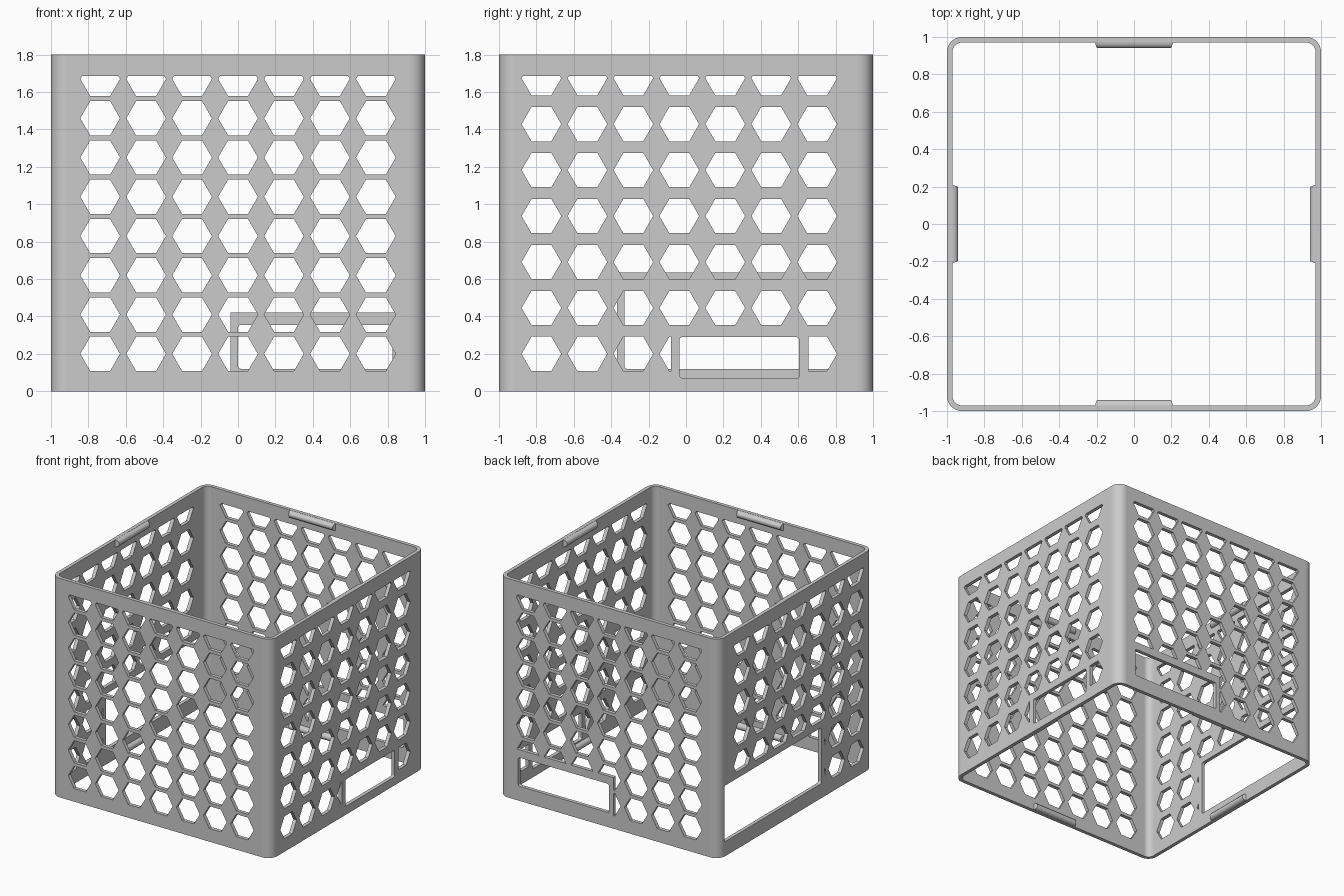
import bpy, bmesh
from math import cos, sin, pi, radians

if "Cube" in bpy.data.objects:
    bpy.data.objects.remove(bpy.data.objects["Cube"])

HEIGHT, WALL, RADIUS = 1.8, 0.03, 0.08
HEX_R, HEX_STEP = 0.106, 0.2457

grey = bpy.data.materials.new("matte grey")
grey.use_nodes = True
grey.diffuse_color = (0.6, 0.6, 0.6, 1)
grey.node_tree.nodes["Principled BSDF"].inputs["Base Color"].default_value = (0.6, 0.6, 0.6, 1)

# Wall coordinates: u along the wall, d outward from the centre, z up
SIDES = {
    "front": lambda u, d, z: (u, -d, z),
    "back": lambda u, d, z: (u, d, z),
    "right": lambda u, d, z: (-d, u, z),
    "left": lambda u, d, z: (d, u, z),
}


def rounded_rect(x0, x1, y0, y1, r, steps):
    pts = []
    for cx, cy, start in ((x1 - r, y1 - r, 0), (x0 + r, y1 - r, 90),
                          (x0 + r, y0 + r, 180), (x1 - r, y0 + r, 270)):
        for i in range(steps + 1):
            a = radians(start + 90 * i / steps)
            pts.append((cx + r * cos(a), cy + r * sin(a)))
    return pts


def bridge(bm, a, b):
    n = len(a)
    for i in range(n):
        bm.faces.new((a[i], a[(i + 1) % n], b[(i + 1) % n], b[i]))


def prism(bm, pts, place, d0=0.9, d1=1.1):
    near = [bm.verts.new(place(u, d0, z)) for u, z in pts]
    far = [bm.verts.new(place(u, d1, z)) for u, z in pts]
    bm.faces.new(near)
    bm.faces.new(far)
    bridge(bm, near, far)


def finish(bm, name):
    bmesh.ops.recalc_face_normals(bm, faces=bm.faces)
    mesh = bpy.data.meshes.new(name)
    bm.to_mesh(mesh)
    bm.free()
    mesh.materials.append(grey)
    obj = bpy.data.objects.new(name, mesh)
    bpy.context.collection.objects.link(obj)
    return obj


def subtract(target, cutter):
    mod = target.modifiers.new("cut", 'BOOLEAN')
    mod.operation, mod.solver, mod.object = 'DIFFERENCE', 'EXACT', cutter
    bpy.context.view_layer.objects.active = target
    bpy.ops.object.modifier_apply(modifier=mod.name)
    bpy.data.objects.remove(cutter)


# Open-ended shell with rounded corners
bm = bmesh.new()
outer = rounded_rect(-1, 1, -1, 1, RADIUS, 8)
t = 1 - WALL
inner = rounded_rect(-t, t, -t, t, RADIUS - WALL, 8)
rings = [[bm.verts.new((x, y, z)) for x, y in loop]
         for loop, z in ((outer, 0), (outer, HEIGHT), (inner, HEIGHT), (inner, 0))]
for i in range(4):
    bridge(bm, rings[i], rings[(i + 1) % 4])
shell = finish(bm, "basket_walls")

# Hexagon grid per wall: first column, first row to row count, row step
GRIDS = {"front": (-0.737, 8, 0.21), "back": (-0.737, 8, 0.21),
         "right": (-0.773, 7, HEX_STEP), "left": (-0.773, 7, HEX_STEP)}
# Rectangular openings and the solid frames round them: u0, u1, z0, z1
OPENINGS = {"back": ((0, 0.825, 0.12, 0.355), (-0.04, 0.87, 0.05, 0.42)),
            "left": ((-0.035, 0.605, 0.07, 0.29), (-0.08, 0.655, 0.03, 0.34)),
            "right": ((-0.33, 0.93, 0.12, 0.58), (-0.37, 0.97, 0.05, 0.635))}

for side, place in SIDES.items():
    first, rows, row_step = GRIDS[side]
    bm = bmesh.new()
    for col in range(7):
        for row in range(rows):
            u, z = first + col * HEX_STEP, 0.2 + row * row_step
            prism(bm, [(u + HEX_R * cos(k * pi / 3), z + HEX_R * sin(k * pi / 3))
                       for k in range(6)], place)
    holes = finish(bm, side + "_holes")

    # Solid rim band and opening frame stay uncut
    bm = bmesh.new()
    solid = [(-1.2, 1.2, 1.687, 2)]
    if side in OPENINGS:
        solid.append(OPENINGS[side][1])
    for u0, u1, z0, z1 in solid:
        prism(bm, [(u0, z0), (u1, z0), (u1, z1), (u0, z1)], place, 0.8, 1.2)
    subtract(holes, finish(bm, side + "_solid"))
    subtract(shell, holes)

    if side in OPENINGS:
        bm = bmesh.new()
        prism(bm, rounded_rect(*OPENINGS[side][0], 0.015, 3), place)
        subtract(shell, finish(bm, side + "_opening"))

# Smooth only the rounded corner faces
for poly in shell.data.polygons:
    n = poly.normal
    poly.use_smooth = abs(n.z) < 0.1 and max(abs(n.x), abs(n.y)) < 0.999 \
        and min(abs(poly.center.x), abs(poly.center.y)) > 0.9

# Snap ridges inside the top and bottom rims, with tapered ends
for side, place in SIDES.items():
    for level, mid in (("top", HEIGHT - 0.03), ("bottom", 0.03)):
        bm = bmesh.new()
        ends = []
        for sign in (-1, 1):
            ring = []
            for i in range(9):
                a = -pi / 2 + pi * i / 8
                ring.append(bm.verts.new(place(sign * (0.21 - 0.012 * cos(a)),
                                               0.972 - 0.032 * cos(a),
                                               mid + 0.029 * sin(a))))
            bm.faces.new(ring)
            ends.append(ring)
        bridge(bm, *ends)
        ridge = finish(bm, f"{side}_{level}_ridge")
        bpy.ops.object.select_all(action='DESELECT')
        ridge.select_set(True)
        bpy.context.view_layer.objects.active = ridge
        bpy.ops.object.shade_smooth_by_angle(angle=radians(35))
